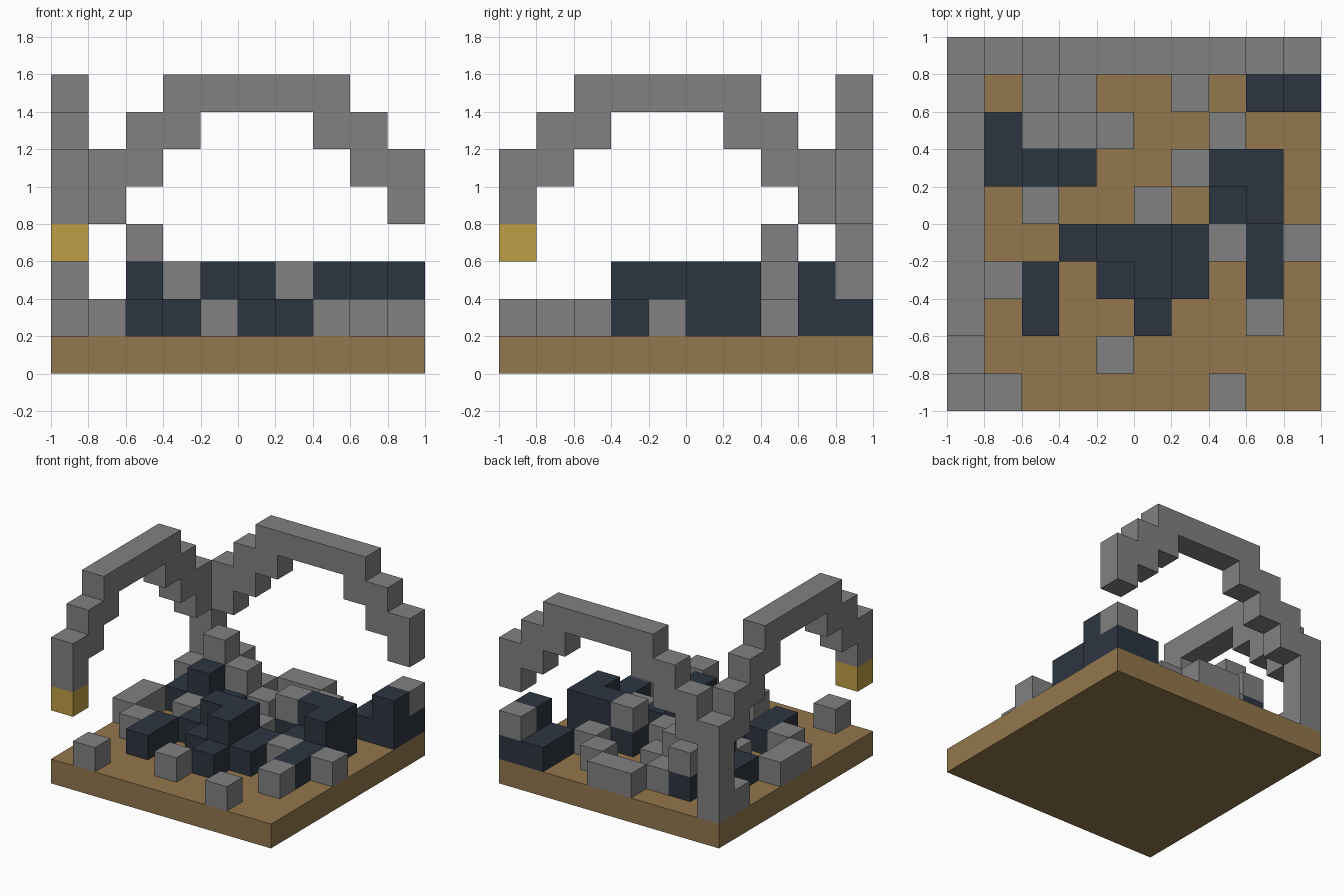
import bpy
import bmesh
from mathutils import Vector, Matrix

CELL = 0.2

if "Cube" in bpy.data.objects:
    bpy.data.objects.remove(bpy.data.objects["Cube"], do_unlink=True)


def make_material(name, r, g, b):
    mat = bpy.data.materials.new(name)
    mat.use_nodes = True
    mat.diffuse_color = (r, g, b, 1)
    mat.node_tree.nodes["Principled BSDF"].inputs["Base Color"].default_value = (r, g, b, 1)
    return mat


stone = make_material("stone grey", 0.219, 0.219, 0.219)
slate = make_material("dark slate", 0.026, 0.036, 0.053)
sand = make_material("sandy brown", 0.292, 0.184, 0.074)
gold = make_material("gold", 0.515, 0.337, 0.06)


def finish(bm, name, mat):
    mesh = bpy.data.meshes.new(name)
    bm.to_mesh(mesh)
    bm.free()
    mesh.materials.append(mat)
    obj = bpy.data.objects.new(name, mesh)
    bpy.context.collection.objects.link(obj)
    return obj


def block_part(name, cells, mat):
    """Join grid cells into one shell, leaving out walls between touching cells."""
    cells = set(cells)
    bm = bmesh.new()
    for cell in sorted(cells):
        centre = Vector((cell[0] - 4.5, cell[1] - 4.5, cell[2] + 0.5)) * CELL
        cube = bmesh.ops.create_cube(bm, size=CELL, matrix=Matrix.Translation(centre))
        faces = {f for v in cube["verts"] for f in v.link_faces}
        inner = []
        for f in faces:
            f.normal_update()
            if tuple(c + round(n) for c, n in zip(cell, f.normal)) in cells:
                inner.append(f)
        bmesh.ops.delete(bm, geom=inner, context="FACES")
    bmesh.ops.remove_doubles(bm, verts=bm.verts, dist=0.001)
    return finish(bm, name, mat)


# Ground slab
bm = bmesh.new()
bmesh.ops.create_cube(bm, size=1, matrix=Matrix.Translation((0, 0, CELL / 2))
                      @ Matrix.Diagonal((2, 2, CELL, 1)))
finish(bm, "ground_slab", sand)

# Corner pillar and the two stepped arches springing from it
block_part("corner_pillar", [(0, 9, k) for k in range(1, 5)], stone)


def arch_levels(step):
    top = min(step + 4, 14 - step, 7)
    return [7] if step in (4, 5, 6) else [top - 1, top]


profile = [(s, k) for s in range(1, 10) for k in arch_levels(s)]
block_part("back_arch", [(s, 9, k) for s, k in profile], stone)
block_part("side_arch", [(0, 9 - s, k) for s, k in profile], stone)

# Gold block at the tip of the side arch
block_part("arch_tip", [(0, 0, 3)], gold)

# Rubble plan, back row first; each letter is a stack of blocks
STACKS = {"g": "s", "G": "ss", "T": "sss", "n": "d", "N": "dd", "m": "ds", ".": ""}
PLAN = [
    "....gg..nm",
    "g.mg..g.nN",
    ".nTGg..g..",
    ".nNn..mNN.",
    "g.g..g.nN.",
    "g..nNNngng",
    ".gn.nNn.n.",
    "..n..n..g.",
    "....g.....",
    ".g.....g..",
]
rubble = {"s": [], "d": []}
for row, line in enumerate(PLAN):
    for col, letter in enumerate(line):
        for level, kind in enumerate(STACKS[letter], start=1):
            rubble[kind].append((col, 9 - row, level))
block_part("stone_rubble", rubble["s"], stone)
block_part("slate_rubble", rubble["d"], slate)
